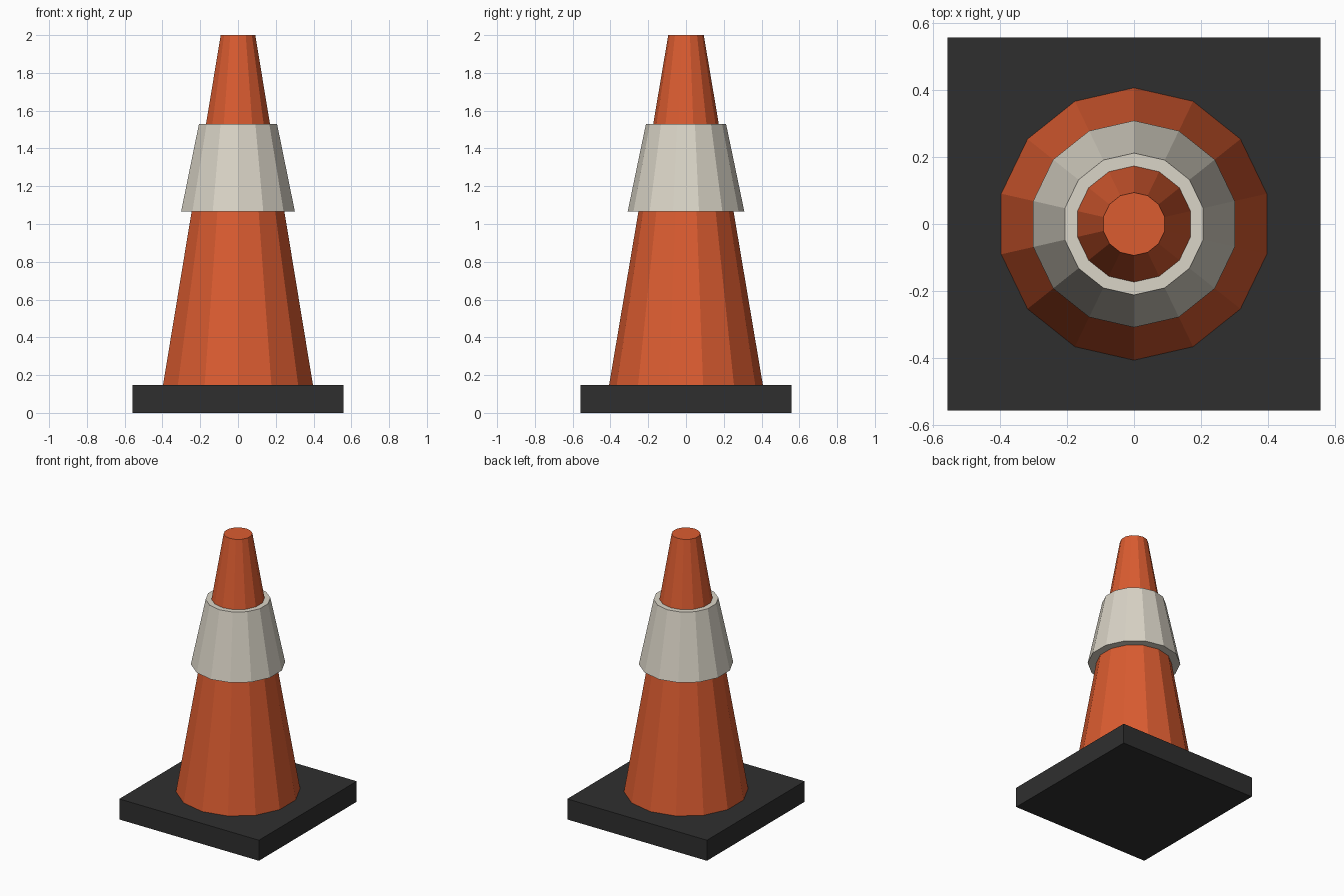
import bpy
import bmesh
from math import sin, cos, pi

SIDES = 14

cube = bpy.data.objects.get("Cube")
if cube:
    bpy.data.objects.remove(cube, do_unlink=True)


def material(name, rgb):
    mat = bpy.data.materials.new(name)
    mat.use_nodes = True
    color = (*rgb, 1.0)
    mat.diffuse_color = color
    mat.node_tree.nodes["Principled BSDF"].inputs["Base Color"].default_value = color
    return mat


def add_object(name, bm, mat):
    bmesh.ops.recalc_face_normals(bm, faces=bm.faces)
    mesh = bpy.data.meshes.new(name)
    bm.to_mesh(mesh)
    bm.free()
    mesh.materials.append(mat)
    obj = bpy.data.objects.new(name, mesh)
    bpy.context.collection.objects.link(obj)
    return obj


def ring(bm, radius, z):
    # First corner points along +y
    return [bm.verts.new((radius * sin(2 * pi * i / SIDES),
                          radius * cos(2 * pi * i / SIDES), z))
            for i in range(SIDES)]


def tapered_solid(name, r_low, z_low, r_high, z_high, mat):
    bm = bmesh.new()
    low, high = ring(bm, r_low, z_low), ring(bm, r_high, z_high)
    bm.faces.new(low)
    bm.faces.new(high)
    for i in range(SIDES):
        j = (i + 1) % SIDES
        bm.faces.new((low[i], low[j], high[j], high[i]))
    return add_object(name, bm, mat)


orange = material("orange plastic", (0.71, 0.107, 0.03))
pale = material("pale reflective band", (0.70, 0.66, 0.57))
black = material("black rubber", (0.028, 0.028, 0.028))

# Square base slab
bm = bmesh.new()
bmesh.ops.create_cube(bm, size=1)
for v in bm.verts:
    v.co.x *= 1.115
    v.co.y *= 1.115
    v.co.z = (v.co.z + 0.5) * 0.148
add_object("base", bm, black)

# Tapered body with flat top
tapered_solid("cone_body", 0.407, 0.148, 0.094, 2.0, orange)

# Flared sleeve around the upper body
tapered_solid("reflective_band", 0.309, 1.065, 0.212, 1.53, pale)
